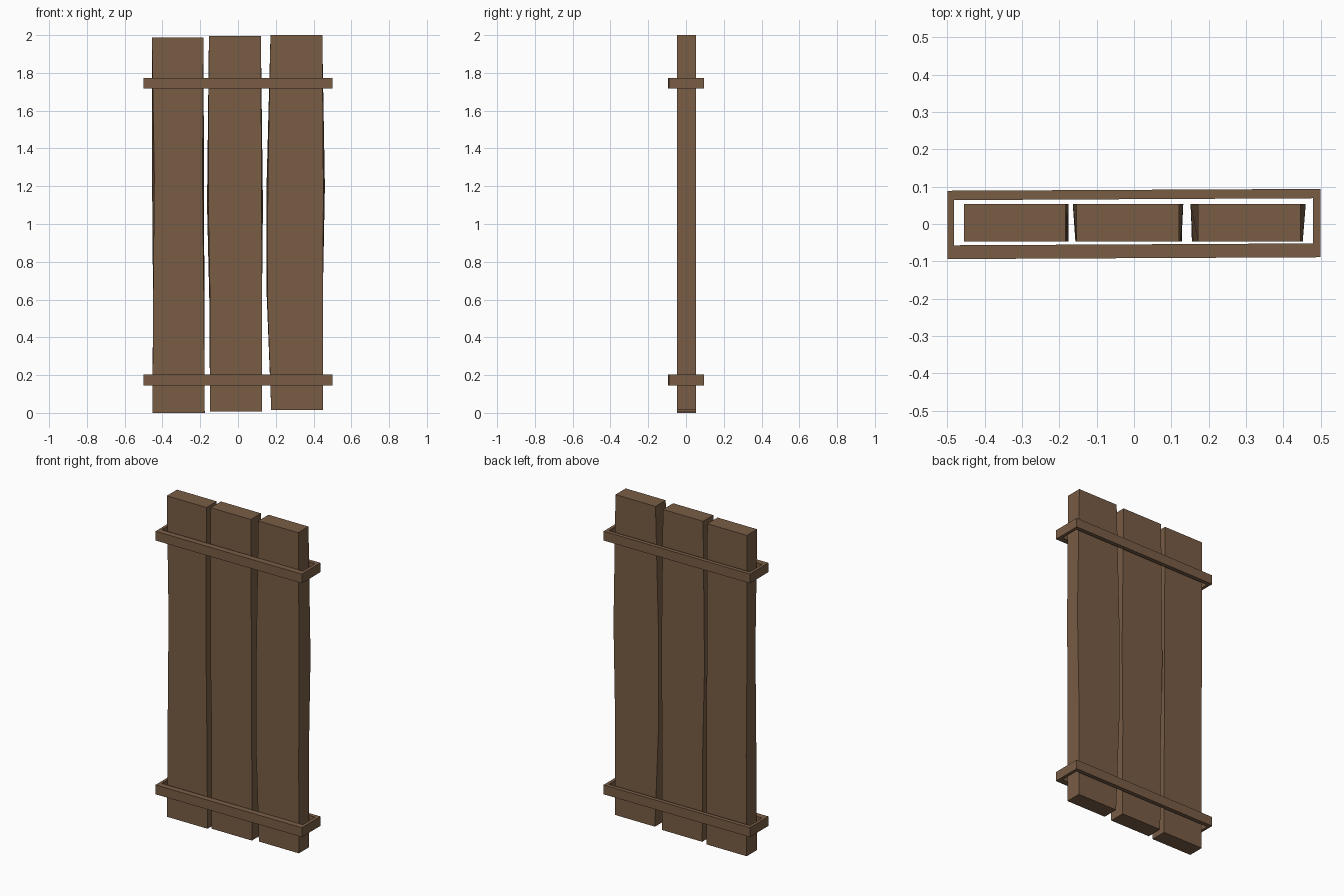
import bpy

if "Cube" in bpy.data.objects:
    bpy.data.objects.remove(bpy.data.objects["Cube"])

wood = bpy.data.materials.new("brown_wood")
wood.diffuse_color = (0.19, 0.11, 0.06, 1)
wood.use_nodes = True
wood.node_tree.nodes["Principled BSDF"].inputs["Base Color"].default_value = wood.diffuse_color


def make_object(name, verts, faces):
    mesh = bpy.data.meshes.new(name)
    mesh.from_pydata(verts, [], faces)
    mesh.materials.append(wood)
    obj = bpy.data.objects.new(name, mesh)
    bpy.context.collection.objects.link(obj)
    return obj


def plank(name, sections, y0=-0.047, y1=0.053):
    """Loft a board through (z, front left, front right, back left, back right)."""
    verts, faces = [], []
    for z, fl, fr, bl, br in sections:
        verts += [(fl, y0, z), (fr, y0, z), (br, y1, z), (bl, y1, z)]
    for s in range(len(sections) - 1):
        a = 4 * s
        for i in range(4):
            j = (i + 1) % 4
            faces.append((a + i, a + j, a + 4 + j, a + 4 + i))
    n = len(verts)
    faces += [(3, 2, 1, 0), (n - 4, n - 3, n - 2, n - 1)]
    return make_object(name, verts, faces)


def band(name, z0, z1):
    """Slightly skewed rectangular frame around the boards."""
    outer = [(-0.5, -0.094), (0.5, -0.089), (0.5, 0.094), (-0.5, 0.089)]
    inner = [(-0.482, -0.057), (0.48, -0.052), (0.48, 0.069), (-0.482, 0.064)]
    verts = [(x, y, z) for z in (z0, z1) for ring in (outer, inner) for x, y in ring]
    faces = []
    for i in range(4):
        j = (i + 1) % 4
        faces += [(i, j, 8 + j, 8 + i),              # outer wall
                  (4 + j, 4 + i, 12 + i, 12 + j),    # inner wall
                  (8 + i, 8 + j, 12 + j, 12 + i),    # top rim
                  (j, i, 4 + i, 4 + j)]              # bottom rim
    return make_object(name, verts, faces)


# Three uneven boards
plank("left_board", [
    (0.0, -0.453, -0.176, -0.453, -0.176),
    (0.62, -0.449, -0.181, -0.450, -0.178),
    (1.25, -0.443, -0.188, -0.455, -0.180),
    (1.988, -0.455, -0.183, -0.455, -0.183)])
plank("middle_board", [
    (0.008, -0.148, 0.128, -0.148, 0.128),
    (0.60, -0.148, 0.127, -0.152, 0.127),
    (1.10, -0.157, 0.125, -0.164, 0.132),
    (1.995, -0.154, 0.121, -0.154, 0.121)])
plank("right_board", [
    (0.015, 0.176, 0.450, 0.176, 0.450),
    (0.62, 0.155, 0.449, 0.152, 0.449),
    (1.20, 0.158, 0.452, 0.151, 0.460),
    (2.0, 0.172, 0.446, 0.172, 0.446)])

# Two bands holding the boards
band("lower_band", 0.145, 0.203)
band("upper_band", 1.717, 1.774)
